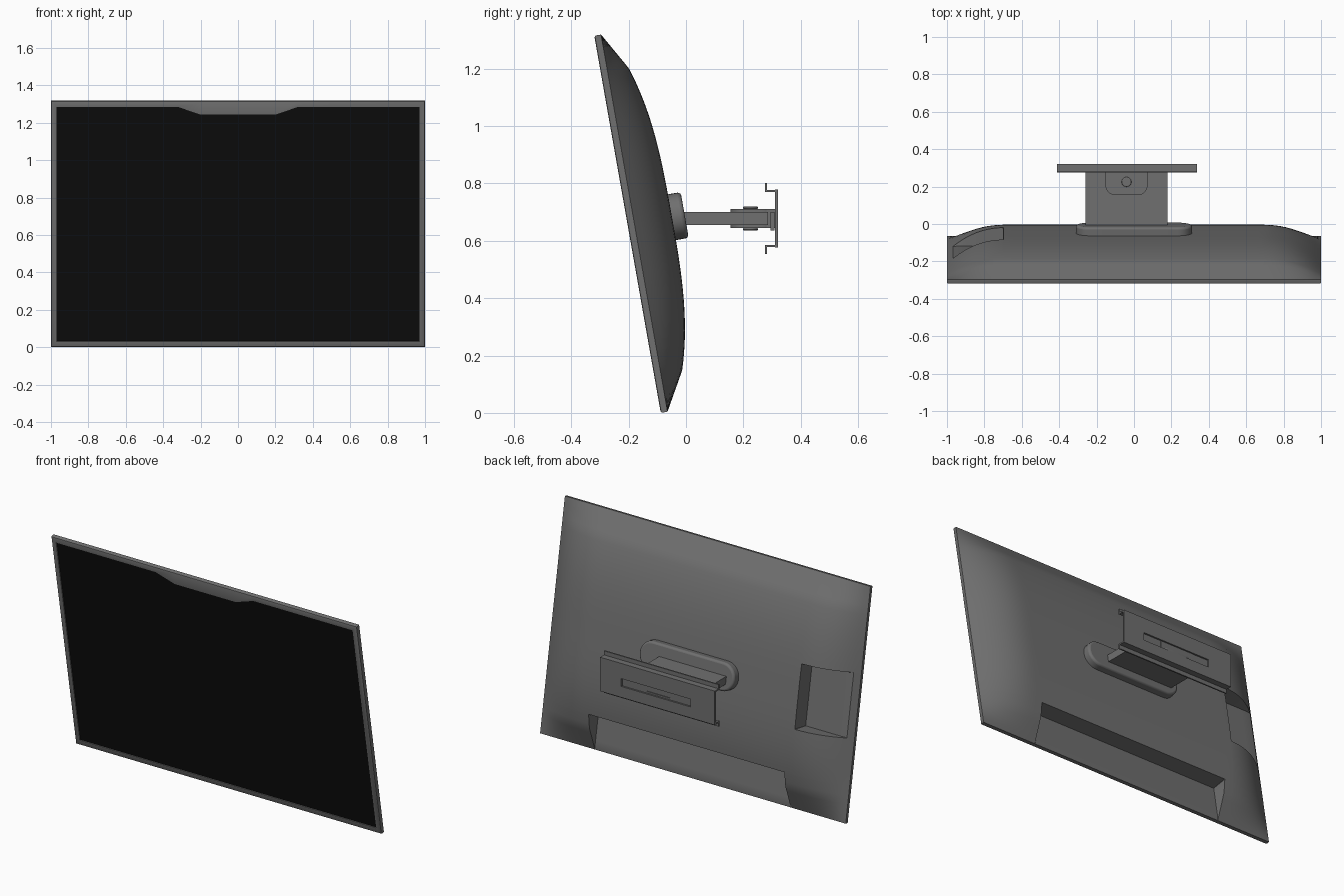
import bpy, bmesh, math
from mathutils import Matrix, Vector

if "Cube" in bpy.data.objects:
    bpy.data.objects.remove(bpy.data.objects["Cube"])


def material(name, value):
    m = bpy.data.materials.new(name)
    m.use_nodes = True
    colour = (value, value, value, 1)
    m.diffuse_color = colour
    m.node_tree.nodes["Principled BSDF"].inputs["Base Color"].default_value = colour
    return m


GREY = material("housing grey", 0.16)
BLACK = material("screen black", 0.004)

# Display frame of reference: x across, y into the display, z up the screen
HEIGHT, RIM = 1.335, 0.024
MID = HEIGHT / 2
TILT = Matrix.Translation((0, -0.088, 0)) @ Matrix.Rotation(math.radians(10), 4, 'X')
UPRIGHT = Matrix.Rotation(math.pi / 2, 4, 'X')


def finish(name, bm, mat, matrix=None, bevel=0):
    bmesh.ops.recalc_face_normals(bm, faces=bm.faces[:])
    mesh = bpy.data.meshes.new(name)
    bm.to_mesh(mesh)
    bm.free()
    mesh.materials.append(mat)
    ob = bpy.data.objects.new(name, mesh)
    bpy.context.collection.objects.link(ob)
    if matrix:
        ob.matrix_world = matrix
    if bevel:
        mod = ob.modifiers.new("Bevel", 'BEVEL')
        mod.width, mod.segments, mod.limit_method = bevel, 3, 'ANGLE'
    bpy.ops.object.select_all(action='DESELECT')
    ob.select_set(True)
    bpy.context.view_layer.objects.active = ob
    bpy.ops.object.shade_smooth_by_angle(angle=math.radians(30))
    return ob


def box(name, x, y, z):
    bm = bmesh.new()
    bmesh.ops.create_cube(bm, size=1)
    for v in bm.verts:
        v.co = Vector([(a + b) / 2 + c * (b - a) for (a, b), c in zip((x, y, z), v.co)])
    return finish(name, bm, GREY)


def prism(name, points, low, high, matrix=None, bevel=0):
    bm = bmesh.new()
    face = bm.faces.new([bm.verts.new((x, y, low)) for x, y in points])
    top = bmesh.ops.extrude_face_region(bm, geom=[face])["geom"]
    for v in top:
        if isinstance(v, bmesh.types.BMVert):
            v.co.z = high
    return finish(name, bm, GREY, matrix, bevel)


def rounded(cx, cy, hx, hy, r, steps=8):
    pts = []
    for k, (sx, sy) in enumerate([(1, 1), (-1, 1), (-1, -1), (1, -1)]):
        for i in range(steps + 1):
            a = math.pi / 2 * (k + i / steps)
            # full half-round ends would repeat a point, so keep r below hy
            pts.append((cx + sx * (hx - r) + r * math.cos(a),
                        cy + sy * (hy - r) + r * math.sin(a)))
    return pts


# Back shell: a dome with chamfered edges and two finger recesses
def dome(x, v):
    t = abs(v - MID)
    flat = 0.535
    if t < flat:
        d = 0.157 - 0.058 * (t / flat) ** 3
    else:
        d = RIM + 0.075 * (MID - t) / (MID - flat)
    side = max(0, (abs(x) - 0.68) / 0.32)
    d = RIM + (d - RIM) * (1 - side ** 2.3)
    if abs(x) < 0.64 and v < 0.216:
        d = min(d, 0.03)
    if x < -0.70 and 0.48 < v < 0.847:
        d = min(d, 0.055)
    return d


def samples(low, high, count, breaks):
    vals = [low + (high - low) * i / count for i in range(count + 1)]
    vals = [a for a in vals if all(abs(a - b) > 0.008 for b in breaks)]
    return sorted(vals + [b + e for b in breaks for e in (-0.001, 0.001)])


bm = bmesh.new()
xs = samples(-1, 1, 64, [-0.70, -0.64, 0.64])
vs = samples(0, HEIGHT, 50, [0.216, 0.48, 0.847])
grid = [[bm.verts.new((x, dome(x, v), v)) for x in xs] for v in vs]
for r0, r1 in zip(grid, grid[1:]):
    for i in range(len(xs) - 1):
        bm.faces.new((r0[i], r1[i], r1[i + 1], r0[i + 1]))
shell = finish("back_shell", bm, GREY, TILT)
# an open sheet: make sure it faces backwards
if sum(p.normal.y * p.area for p in shell.data.polygons) < 0:
    shell.data.flip_normals()

# Bezel: rings bridged from the back rim round to the screen edge
TOP = 1.304
inner = [(-0.97, 0.032), (0.97, 0.032), (0.97, TOP), (0.32, TOP),
         (0.2, 1.262), (-0.2, 1.262), (-0.32, TOP), (-0.97, TOP)]


def outer(inset):
    w, lo, hi = 1 - inset, inset, HEIGHT - inset
    return [(-w, lo), (w, lo), (w, hi), (0.32, hi), (0.2, hi),
            (-0.2, hi), (-0.32, hi), (-w, hi)]


bm = bmesh.new()
rings = [(outer(0), RIM), (outer(0), 0.006), (outer(0.002), 0.002),
         (outer(0.006), 0), (inner, 0), (inner, 0.008)]
loops = [[bm.verts.new((x, d, v)) for x, v in pts] for pts, d in rings]
for a, b in zip(loops, loops[1:]):
    for i in range(len(a)):
        j = (i + 1) % len(a)
        bm.faces.new((a[i], a[j], b[j], b[i]))
finish("bezel", bm, GREY, TILT)

# Screen panel
bm = bmesh.new()
bmesh.ops.create_cube(bm, size=1)
for v in bm.verts:
    v.co = Vector((v.co.x * 1.97, 0.009 + v.co.y * 0.008, MID + v.co.z * 1.31))
finish("screen", bm, BLACK, TILT)

# Mount pad on the back of the shell
prism("mount_pad", rounded(0, 0.665, 0.31, 0.081, 0.078), -0.202, -0.13,
      TILT @ UPRIGHT, 0.012)

# Arm and its clamp
CX = -0.04
box("arm", (CX - 0.22, CX + 0.22), (-0.05, 0.285), (0.655, 0.70))
for side, z in (("upper", 0.70), ("lower", 0.645)):
    prism(side + "_clamp_tab", rounded(CX, 0.235, 0.112, 0.08, 0.05), z, z + 0.01)
box("clamp_web", (CX - 0.112, CX + 0.112), (0.28, 0.311), (0.645, 0.71))
for side, z, h in (("upper", 0.71, 0.01), ("lower", 0.645, -0.01)):
    prism(side + "_bolt", rounded(CX, 0.225, 0.026, 0.026, 0.0255), min(z, z + h),
          max(z, z + h), None, 0.005)

# Wall plate: folded flanges round a slotted web
left, right = CX - 0.372, CX + 0.378
slot_l, slot_r, slot_b, slot_t = -0.255, 0.20, 0.642, 0.688
web = (0.31, 0.32)
box("plate_upper_web", (left, right), web, (slot_t, 0.778))
box("plate_lower_web", (left, right), web, (0.577, slot_b))
box("plate_right_web", (left, slot_l), web, (slot_b, slot_t))
box("plate_left_web", (slot_r, right), web, (slot_b, slot_t))
box("slot_backing", (slot_l - 0.01, slot_r + 0.01), (0.295, 0.309), (0.635, 0.70))
for side, s in (("upper", 1), ("lower", -1)):
    z = 0.6775 + s * 0.1
    for part, y, za, zb in (("flange", (0.275, 0.32), z - s * 0.008, z),
                            ("lip", (0.275, 0.283), z - s * 0.008, z + s * 0.024)):
        box(f"plate_{side}_{part}", (left, right), y, sorted((za, zb)))
